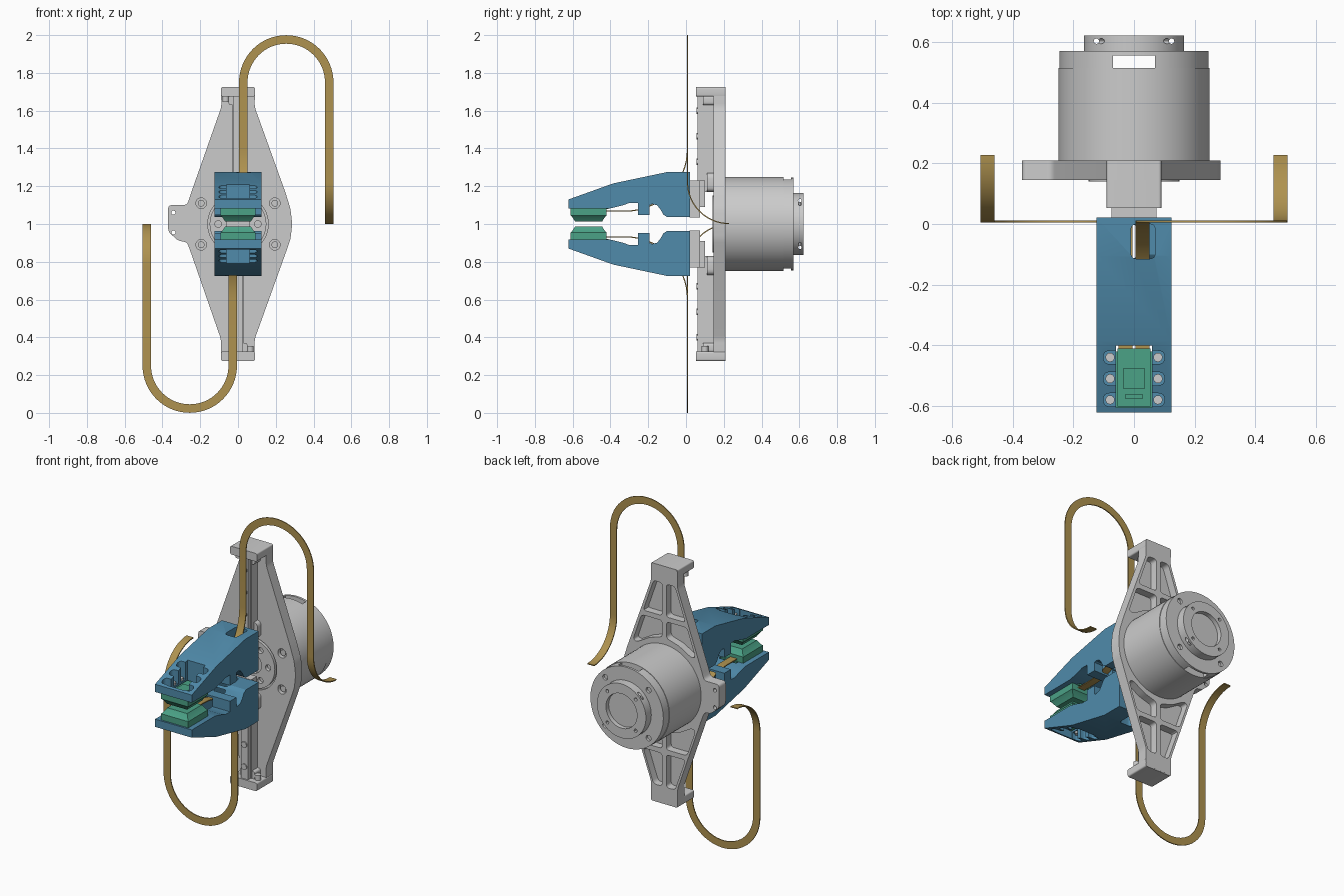
import bpy, bmesh
from math import sin, cos, pi
from mathutils import Matrix, Vector

if "Cube" in bpy.data.objects:
    bpy.data.objects.remove(bpy.data.objects["Cube"])

COLORS = {"blue": (0.08, 0.26, 0.41, 1), "gold": (0.43, 0.29, 0.08, 1), "green": (0.07, 0.36, 0.24, 1)}
MATS = {}
for key, col in COLORS.items():
    MATS[key] = bpy.data.materials.new(key)
    MATS[key].diffuse_color = col


def link(name, bm, color=None):
    bmesh.ops.recalc_face_normals(bm, faces=bm.faces)
    me = bpy.data.meshes.new(name)
    bm.to_mesh(me)
    bm.free()
    ob = bpy.data.objects.new(name, me)
    bpy.context.collection.objects.link(ob)
    if color:
        me.materials.append(MATS[color])
    return ob


def prism(name, pts, axis, a, b, color=None):
    """Extrude a 2D outline along x, y or z from a to b."""
    place = {"x": lambda p, t: (t, p[0], p[1]), "y": lambda p, t: (p[0], t, p[1]),
             "z": lambda p, t: (p[0], p[1], t)}[axis]
    bm = bmesh.new()
    lo = [bm.verts.new(place(p, a)) for p in pts]
    hi = [bm.verts.new(place(p, b)) for p in pts]
    bm.faces.new(lo)
    bm.faces.new(hi)
    for i in range(len(pts)):
        j = (i + 1) % len(pts)
        bm.faces.new((lo[i], lo[j], hi[j], hi[i]))
    return link(name, bm, color)


def rect(x0, x1, y0, y1):
    return [(x0, y0), (x1, y0), (x1, y1), (x0, y1)]


def circle(cx, cy, r, n=24):
    return [(cx + r * cos(2 * pi * i / n), cy + r * sin(2 * pi * i / n)) for i in range(n)]


def fillet(pts, r, n=4):
    out = []
    for i, p in enumerate(pts):
        p, a, b = Vector(p), Vector(pts[i - 1]), Vector(pts[(i + 1) % len(pts)])
        s = p + (a - p).normalized() * min(r, (a - p).length * 0.49)
        e = p + (b - p).normalized() * min(r, (b - p).length * 0.49)
        for k in range(n + 1):
            t = k / n
            out.append(tuple(s * (1 - t) ** 2 + p * (2 * t * (1 - t)) + e * t * t))
    return out


def cut(ob, *tools):
    for t in tools:
        t.hide_render = True
        m = ob.modifiers.new("cut", "BOOLEAN")
        m.operation, m.solver, m.object = "DIFFERENCE", "EXACT", t
    dg = bpy.context.evaluated_depsgraph_get()
    me = bpy.data.meshes.new_from_object(ob.evaluated_get(dg))
    ob.modifiers.clear()
    ob.data = me
    for t in tools:
        bpy.data.objects.remove(t)
    return ob


HALF_TURN = Matrix.Translation((0, 0, 1)) @ Matrix.Rotation(pi, 4, "Y") @ Matrix.Translation((0, 0, -1))


def twin(obs):
    """Copy upper parts to the bottom by a half turn about the motor axis."""
    for ob in obs:
        c = ob.copy()
        c.data = ob.data.copy()
        c.data.transform(HALF_TURN)
        c.name = "lower_" + ob.name.replace("upper_", "")
        bpy.context.collection.objects.link(c)


# Diamond base plate with a side ear, rear pockets and front holes
outline = [(-.09, 1.725), (.09, 1.725), (.088, 1.62), (.25, 1.17), (.278, 1.08), (.287, 1), (.278, .92),
           (.25, .84), (.088, .39), (.088, .28), (-.09, .28), (-.09, .39), (-.25, .85), (-.27, .905),
           (-.315, .91), (-.37, .96), (-.37, 1.1), (-.27, 1.1), (-.25, 1.16), (-.088, 1.62)]
plate = prism("base_plate", fillet(outline, .02), "y", .145, .21)
tools = []
near = [(.014, 1.29), (.1, 1.265), (.185, 1.215), (.21, 1.225), (.153, 1.39), (.014, 1.39)]
far = [(.014, 1.42), (.142, 1.42), (.072, 1.62), (.014, 1.62)]
for sx in (1, -1):
    for flip in (False, True):
        for poly in (near, far):
            pts = [(sx * x, 2 - z if flip else z) for x, z in poly]
            tools.append(prism("pocket", fillet(pts, .02), "y", .163, .25))
        tools.append(prism("bolt_bore", circle(sx * .195, .89 if flip else 1.11, .028), "y", .1, .172))
tools += [prism("ear_hole", circle(-.342, z, .011, 16), "y", .1, .3) for z in (.955, 1.06)]
tools.append(prism("hub_recess", circle(0, 1, .16, 48), "y", .1, .16))
cut(plate, *tools)
for sx in (1, -1):
    for z in (.89, 1.11):
        prism("plate_bolt", circle(sx * .195, z, .018, 16), "y", .155, .175)

# Hub ring seen on the plate front
hub = prism("front_hub", circle(0, 1, .15, 48), "y", .14, .18)
cut(hub, prism("hub_bore", circle(0, 1, .06, 32), "y", .1, .17),
    *[prism("hub_hole", circle(.105 * cos(a * pi / 3), 1 + .105 * sin(a * pi / 3), .018, 16), "y", .1, .165)
      for a in range(6)])

# Motor body, slotted rear cap and output boss
prism("motor_body", circle(0, 1, .249, 72), "y", .2, .515)
cap = prism("motor_cap", circle(0, 1, .246, 72), "y", .514, .57)
cut(cap, prism("cap_slot", rect(-.07, .07, .7, 1.3), "y", .5, .556),
    *[prism("cap_bore", circle(.207 * cos(pi / 4 + k * pi / 2), 1 + .207 * sin(pi / 4 + k * pi / 2), .017, 16),
            "y", .555, .6) for k in range(4)])
boss = prism("motor_boss", circle(0, 1, .165, 64), "y", .565, .622)
tools = [prism("boss_recess", circle(0, 1, .105, 48), "y", .595, .65)]
for k in range(4):
    a = pi / 4 + k * pi / 2
    tools.append(prism("boss_hole", circle(.135 * cos(a), 1 + .135 * sin(a), .01, 12), "y", .6, .65))
for s in (-.124, .124):
    tools.append(prism("side_hole", circle(s, .603, .009, 12), "z", .7, 1.3))
    tools.append(prism("side_hole", circle(.603, 1 + s, .009, 12), "x", -.3, .3))
cut(boss, *tools)

upper = []

# Linear rail, end block and screws
upper.append(prism("upper_end_block", fillet(rect(-.09, .09, 1.675, 1.725), .01), "y", .053, .2095))
upper.append(prism("upper_rail_web", rect(-.03, .03, 1.17, 1.68), "y", .085, .15))
upper.append(prism("upper_rail_strip", rect(-.024, .024, 1.2, 1.68), "y", .062, .09))
upper.append(prism("upper_rail_foot", fillet(rect(-.055, .055, 1.17, 1.27), .03), "y", .11, .15))
upper.append(prism("upper_rail_end", fillet(rect(-.05, .05, 1.63, 1.68), .015), "y", .09, .15))
upper.append(prism("upper_end_stop", circle(-.065, .1, .018, 16), "z", 1.645, 1.68))
for z in (1.33, 1.465, 1.6):
    upper.append(prism("upper_rail_screw", circle(0, z, .018, 16), "y", .055, .07))

# Carriage tying the jaw to the rail
upper.append(prism("upper_carriage", rect(-.075, .075, 1.035, 1.23), "y", .018, .075))
upper.append(prism("upper_carriage_shoe", rect(-.045, .045, 1.09, 1.23), "y", .07, .1))

# Jaw: side profile with screw lobes, board window and ribbon slot
profile = [(-.622, 1.083), (-.622, 1.13), (-.385, 1.215), (-.105, 1.274), (.022, 1.274), (.022, 1.037),
           (-.1, 1.037), (-.12, 1.05), (-.138, 1.082), (-.155, 1.1), (-.18, 1.106), (-.192, 1.1), (-.192, 1.048),
           (-.255, 1.048), (-.255, 1.112), (-.3, 1.112), (-.33, 1.1), (-.4, 1.083)]
jaw = prism("upper_jaw", profile, "x", -.124, .124, "blue")
lobe_y = (-.44, -.51, -.58)
tools = [prism("window", rect(-.06, .06, -.606, -.4), "z", 1, 1.4),
         prism("ribbon_slot", fillet(rect(-.01, .07, -.115, 0), .02), "z", 1, 1.4),
         prism("ribbon_tunnel", rect(-.005, .065, -.3, -.1), "z", 1.06, 1.17)]
for y in lobe_y:
    tools.append(prism("lobe", fillet(rect(-.101, .101, y - .022, y + .022), .022), "z", 1.098, 1.4))
cut(jaw, *tools)
upper.append(jaw)
for y in lobe_y:
    for sx in (1, -1):
        upper.append(prism("upper_jaw_screw", circle(sx * .079, y, .015, 16), "z", 1.09, 1.112))

# Green sensor pad with tapered contact face
bm = bmesh.new()
rings = []
for z, d in ((1.085, 0), (1.045, 0), (1.038, .008), (1.012, .025)):
    rings.append([bm.verts.new((x, y, z)) for x, y in rect(-.092 + d, .092 - d, -.611 + d, -.42 - d)])
for r0, r1 in zip(rings, rings[1:]):
    for i in range(4):
        bm.faces.new((r0[i], r0[i - 1], r1[i - 1], r1[i]))
bm.faces.new(rings[0])
bm.faces.new(rings[-1])
upper.append(link("upper_sensor_pad", bm, "green"))
upper.append(prism("upper_sensor_board", rect(-.054, .054, -.602, -.41), "z", 1.08, 1.092, "green"))
upper.append(prism("upper_sensor_chip", rect(-.035, .035, -.545, -.475), "z", 1.09, 1.1, "green"))
upper.append(prism("upper_sensor_plug", fillet(rect(-.03, .03, -.578, -.56), .006), "z", 1.09, 1.098, "green"))

# Flat ribbon cable: (centre, width direction) stations along its run
X, H = Vector((1, 0, 0)), .0225
run = [(Vector((.028, -.44, 1.068)), X)]
for i in range(17):
    a = pi / 2 * i / 16
    run.append((Vector((.028, -.322 + .33 * sin(a), 1.398 - .33 * cos(a))), X))
for i in range(33):
    a = pi - pi * i / 32
    d = Vector((cos(a), 0, sin(a)))
    run.append((Vector((.2555, .008, 1.7495)) + d * .2275, -d))
for i in range(17):
    a = pi / 2 * i / 16
    run.append((Vector((.483, .228 - .22 * cos(a), 1.222 - .22 * sin(a))), -X))
bm = bmesh.new()
edge = [(bm.verts.new(c - w * H), bm.verts.new(c + w * H)) for c, w in run]
for (a, b), (c, d) in zip(edge, edge[1:]):
    bm.faces.new((a, b, d, c))
ribbon = link("upper_ribbon_cable", bm, "gold")
thick = ribbon.modifiers.new("thick", "SOLIDIFY")
thick.thickness, thick.offset = .006, 0
cut(ribbon)
upper.append(ribbon)

twin(upper)

# Smooth round parts, keep edges sharp
bpy.context.view_layer.update()
for ob in bpy.context.scene.objects:
    ob.select_set(True)
bpy.context.view_layer.objects.active = plate
bpy.ops.object.shade_smooth_by_angle(angle=pi / 6)

for m in bpy.data.materials:
    if m.users and not m.is_grease_pencil:
        m.use_nodes = True
        m.node_tree.nodes["Principled BSDF"].inputs["Base Color"].default_value = m.diffuse_color
